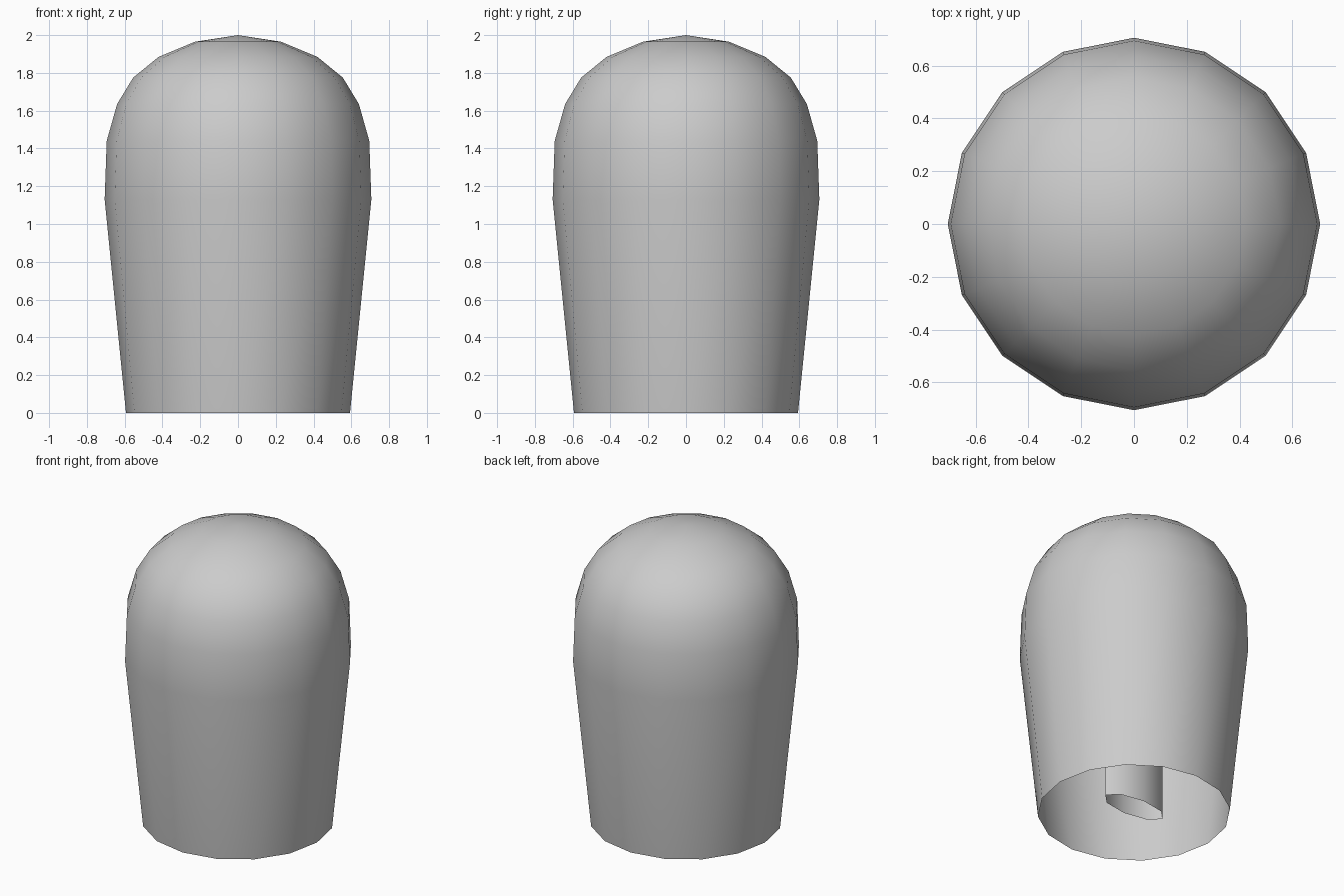
import bpy, bmesh
from math import cos, sin, pi

if "Cube" in bpy.data.objects:
    bpy.data.objects.remove(bpy.data.objects["Cube"])


def lathe(name, profile, sides, angle):
    """Loft (rx, ry, z) rings; a zero radius closes to a point."""
    bm = bmesh.new()
    rings = []
    for rx, ry, z in profile:
        if rx == 0:
            rings.append([bm.verts.new((0, 0, z))] * sides)
        else:
            rings.append([bm.verts.new((rx * cos(2 * pi * i / sides),
                                        ry * sin(2 * pi * i / sides), z))
                          for i in range(sides)])
    for a, b in zip(rings, rings[1:]):
        for i in range(sides):
            j = (i + 1) % sides
            bm.faces.new(list(dict.fromkeys((a[i], a[j], b[j], b[i]))))
    mesh = bpy.data.meshes.new(name)
    bm.to_mesh(mesh)
    bm.free()
    obj = bpy.data.objects.new(name, mesh)
    bpy.context.collection.objects.link(obj)
    bpy.context.view_layer.objects.active = obj
    obj.select_set(True)
    bpy.ops.object.shade_smooth_by_angle(angle=angle)
    obj.select_set(False)
    return obj


# Domed outer shell, open at the bottom
shell = [(0.593, 0), (0.706, 1.13), (0.695, 1.44), (0.64, 1.635),
         (0.555, 1.775), (0.42, 1.885), (0.228, 1.965), (0, 2.0)]
lathe("cap_shell", [(r, r, z) for r, z in shell], 16, pi / 3)

# Flattened hollow stem hanging inside from the dome
lathe("inner_stem", [(0.23, 0.095, 0.04), (0.23, 0.095, 1.95)], 8, pi / 3)
